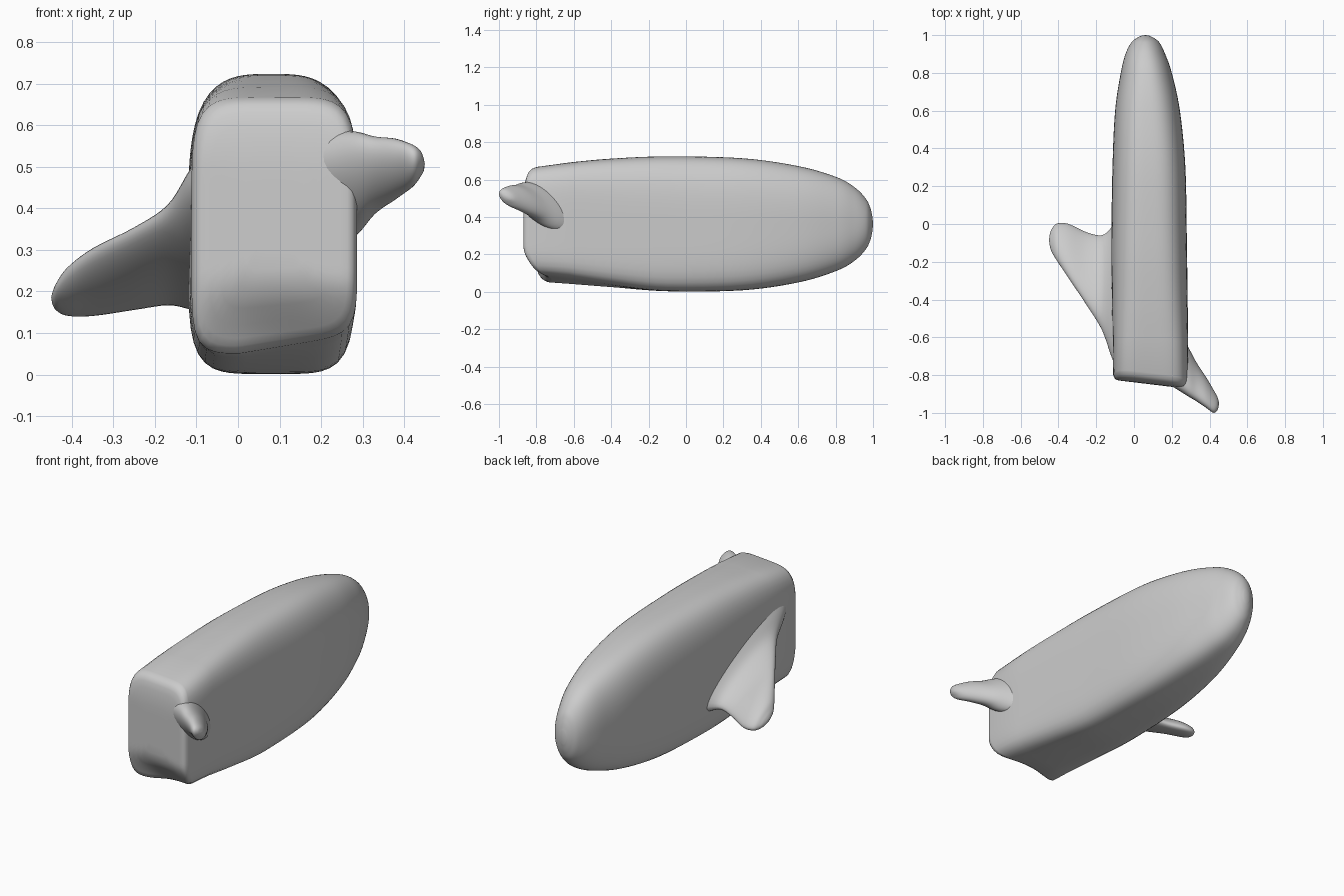
import bpy, bmesh, math
from mathutils import Vector

if "Cube" in bpy.data.objects:
    bpy.data.objects.remove(bpy.data.objects["Cube"])

grey = bpy.data.materials.new("plain grey")
grey.diffuse_color = (0.6, 0.6, 0.6, 1)
grey.use_nodes = True
grey.node_tree.nodes["Principled BSDF"].inputs["Base Color"].default_value = grey.diffuse_color


def spline(rows, steps):
    """Catmull-Rom interpolation through rows of numbers."""
    out = []
    n = len(rows)
    for i in range(n - 1):
        a, b, c, d = (rows[min(max(k, 0), n - 1)] for k in (i - 1, i, i + 1, i + 2))
        for s in range(steps):
            t = s / steps
            out.append([0.5 * (2 * q + (r - p) * t + (2 * p - 5 * q + 4 * r - w) * t * t
                               + (3 * q - p - 3 * r + w) * t ** 3)
                        for p, q, r, w in zip(a, b, c, d)])
    out.append(list(rows[-1]))
    return out


def loft(name, rings, first, last, angle):
    """Skin closed rings, closing each end in a point."""
    bm = bmesh.new()
    rv = [[bm.verts.new(p) for p in r] for r in rings]
    n = len(rv[0])
    for a, b in zip(rv, rv[1:]):
        for i in range(n):
            bm.faces.new((a[i], a[(i + 1) % n], b[(i + 1) % n], b[i]))
    for ring, tip in ((rv[0], first), (rv[-1], last)):
        v = bm.verts.new(tip)
        for i in range(n):
            bm.faces.new((ring[i], ring[(i + 1) % n], v))
    bmesh.ops.recalc_face_normals(bm, faces=bm.faces)
    me = bpy.data.meshes.new(name)
    bm.to_mesh(me)
    bm.free()
    me.materials.append(grey)
    ob = bpy.data.objects.new(name, me)
    bpy.context.collection.objects.link(ob)
    bpy.ops.object.select_all(action='DESELECT')
    ob.select_set(True)
    bpy.context.view_layer.objects.active = ob
    bpy.ops.object.shade_smooth_by_angle(angle=math.radians(angle))
    return ob


def section(x0, x1, z0, z1, e, top):
    """Rounded box outline with separate squareness below and on top."""
    pts = []
    for i in range(80):
        a = 2 * math.pi * i / 80
        c, s = math.cos(a), math.sin(a)
        k = max(2, e if s < 0 else top)
        r = (abs(c) ** k + abs(s) ** k) ** (-1 / k)
        pts.append(((x0 + x1) / 2 + (x1 - x0) / 2 * c * r,
                    (z0 + z1) / 2 + (z1 - z0) / 2 * s * r))
    return pts


def front_y(x, z):
    """Slanted front face with a hollow undercut near the bottom."""
    low = min(max((0.24 - z) / 0.18, 0), 1)
    low = low * low * (3 - 2 * low)
    mid = max(0, 1 - ((x - 0.12) / 0.23) ** 2)
    high = max(0, z - 0.5)
    return -0.825 - 0.12 * (x + 0.11) + low * (0.02 + 0.08 * mid) + 0.9 * high ** 2


def lift(x, z):
    """Raise the right bottom edge near the front."""
    return max(0, x) * 0.2 * max(0, 1 - z / 0.3)


# body: y, left, right, bottom, top, squareness below, squareness on top
stations = [(-0.62, -0.113, 0.287, 0.042, 0.692, 6.5, 4.3), (-0.4, -0.117, 0.284, 0.025, 0.712, 6, 3.7),
            (-0.1, -0.12, 0.28, 0.003, 0.724, 5.2, 3.3), (0.3, -0.114, 0.272, 0.008, 0.714, 4.4, 3),
            (0.6, -0.1, 0.243, 0.05, 0.672, 3.5, 2.7), (0.8, -0.07, 0.2, 0.11, 0.615, 2.8, 2.4),
            (0.9, -0.045, 0.165, 0.165, 0.56, 2.4, 2.2), (0.96, -0.015, 0.135, 0.225, 0.5, 2.1, 2),
            (0.985, 0.015, 0.105, 0.275, 0.45, 2, 2), (0.997, 0.04, 0.08, 0.325, 0.4, 2, 2)]
front = section(-0.112, 0.287, 0.05, 0.668, 7, 5)
rings = []
for s in (0.05, 0.2, 0.35, 0.5, 0.65, 0.78, 0.88, 0.94, 0.975, 0.993, 1.0):
    ring = []
    for x, z in front:
        px, pz = 0.0875 + (x - 0.0875) * s, 0.359 + (z - 0.359) * s
        pz += lift(px, pz)
        ring.append((px, front_y(px, pz) + 0.035 * s ** 30, pz))
    rings.append(ring)
for y, x0, x1, z0, z1, e, top in spline(stations, 6):
    k = max(0, min(1, (-0.1 - y) / 0.6)) ** 1.5
    rings.append([(x, y, z + lift(x, z) * k) for x, z in section(x0, x1, z0, z1, e, top)])
loft("body", rings, (0.0875, front_y(0.0875, 0.359), 0.359), (0.06, 1.0, 0.362), 60)


def fin(name, rows, tip):
    """Rows: x, front y, front z, back y, back z, half thickness."""
    rings = []
    for x, y0, z0, y1, z1, h in spline(rows, 5):
        mid = Vector((x, (y0 + y1) / 2, (z0 + z1) / 2))
        chord = Vector((0, (y1 - y0) / 2, (z1 - z0) / 2))
        thick = Vector((0, -chord.z, chord.y)).normalized() * h
        rings.append([mid + chord * math.cos(a) + thick * math.sin(a)
                      for a in (2 * math.pi * i / 40 for i in range(40))])
    loft(name, rings, (rows[0][0], (rows[0][1] + rows[0][3]) / 2,
                       (rows[0][2] + rows[0][4]) / 2), tip, 60)


# long swept fin on the left
fin("left_fin", [(-0.09, -0.76, 0.50, 0.03, 0.18, 0.12), (-0.12, -0.70, 0.465, -0.02, 0.18, 0.09),
                 (-0.17, -0.56, 0.395, -0.06, 0.18, 0.06), (-0.25, -0.43, 0.345, -0.045, 0.165, 0.047),
                 (-0.35, -0.28, 0.295, 0.0, 0.15, 0.042), (-0.41, -0.19, 0.25, 0.0, 0.15, 0.035),
                 (-0.437, -0.145, 0.215, -0.03, 0.16, 0.022), (-0.447, -0.11, 0.195, -0.06, 0.172, 0.01)],
    (-0.45, -0.085, 0.185))

# short forward fin on the right, flowing out of the front corner
fin("right_fin", [(0.17, -0.83, 0.55, -0.56, 0.34, 0.09), (0.23, -0.865, 0.565, -0.58, 0.33, 0.095),
                  (0.285, -0.90, 0.57, -0.66, 0.35, 0.08),
                  (0.33, -0.93, 0.56, -0.74, 0.40, 0.063), (0.38, -0.965, 0.555, -0.815, 0.435, 0.053),
                  (0.42, -0.995, 0.54, -0.88, 0.465, 0.042), (0.44, -0.985, 0.53, -0.915, 0.485, 0.025),
                  (0.448, -0.965, 0.515, -0.935, 0.495, 0.01)],
    (0.45, -0.95, 0.507))
